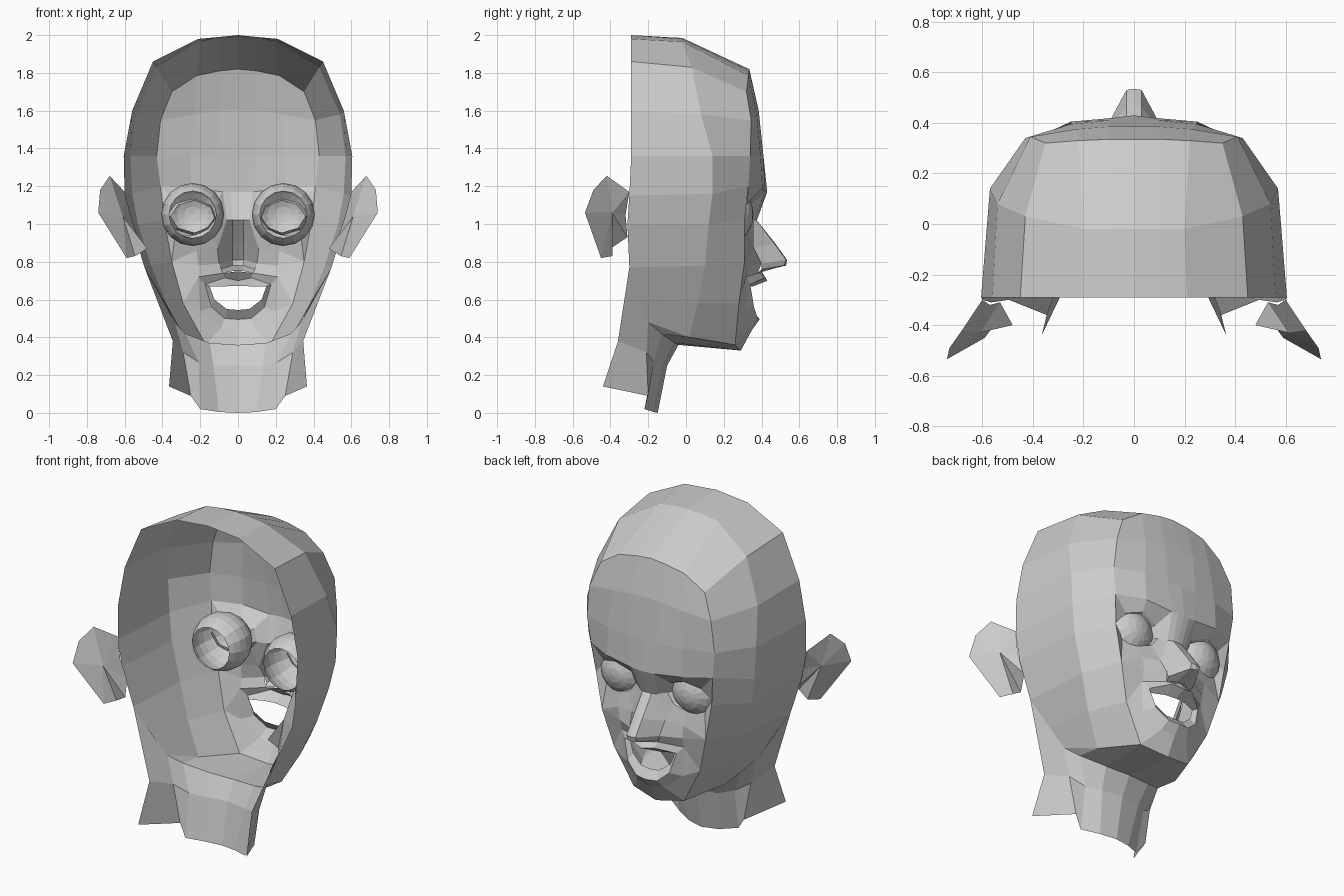
import bpy, bmesh, math
from mathutils import Vector, Matrix


def finish(name, bm):
    # weld, mirror across x = 0, keep flat faces
    bmesh.ops.remove_doubles(bm, verts=bm.verts, dist=0.001)
    bmesh.ops.recalc_face_normals(bm, faces=bm.faces)
    me = bpy.data.meshes.new(name)
    bm.to_mesh(me)
    bm.free()
    ob = bpy.data.objects.new(name, me)
    bpy.context.collection.objects.link(ob)
    mod = ob.modifiers.new("mirror", 'MIRROR')
    mod.use_clip = True
    return ob


def loft(name, *strips, closed=False):
    # each strip is a list of point rows joined row to row
    bm = bmesh.new()
    for rows in strips:
        for a, b in zip(rows, rows[1:]):
            n = len(a)
            for i in range(n if closed else n - 1):
                j = (i + 1) % n
                quad = []
                for p in (a[i], a[j], b[j], b[i]):
                    if tuple(p) not in quad:
                        quad.append(tuple(p))
                if len(quad) > 2:
                    bm.faces.new([bm.verts.new(p) for p in quad])
    return finish(name, bm)


# skull sides: open back rim, middle line, crease beside the face
back = [(.45, -.29, 1.86), (.56, -.29, 1.6), (.605, -.29, 1.36), (.6, -.3, 1.15),
        (.565, -.31, 1.0), (.495, -.3, .77), (.4, -.26, .61), (.335, -.2, .48)]
mid = [(.43, .03, 1.83), (.54, .08, 1.58), (.57, .14, 1.36), (.56, .14, 1.16),
       (.53, .12, 1.0), (.46, .1, .78), (.38, .06, .58), (.28, .02, .4)]
crease = [(.35, .32, 1.7), (.41, .345, 1.55), (.43, .34, 1.36), (.41, .33, 1.2),
          (.39, .31, 1.02), (.35, .31, .8), (.29, .28, .58), (.17, .26, .36)]
loft("skull_side", [back, mid, crease])

# crown and forehead
hairline = [(0, .335, 1.82), (.1, .335, 1.81), (.22, .33, 1.785), crease[0]]
brow = [(0, .43, 1.17), (.08, .42, 1.17), (.25, .405, 1.19), crease[3]]
loft("crown", [
    [(0, -.29, 2), (.1, -.29, 1.99), (.21, -.29, 1.98), back[0]],
    [(0, -.02, 1.985), (.1, -.02, 1.98), (.2, -.02, 1.965), mid[0]],
    hairline])
loft("forehead", [
    hairline,
    [(0, .385, 1.6), (.1, .385, 1.6), (.23, .375, 1.58), crease[1]],
    [(0, .41, 1.36), (.1, .41, 1.36), (.25, .395, 1.36), crease[2]],
    brow])

# eye sockets: brow and cheek ring, eyelid ring, inner lip
nose_root, nose_side, under_eye = (.06, .36, 1.02), (.11, .36, .87), (.22, .34, .86)
socket = [brow[1], brow[2], brow[3], crease[4], crease[5], under_eye, nose_side, nose_root]
lid = [(.13, .34, 1.1), (.23, .355, 1.14), (.33, .325, 1.11), (.375, .285, 1.04),
       (.33, .29, .97), (.23, .315, .94), (.15, .33, .97), (.105, .33, 1.03)]
c = Vector((.24, .0, 1.04))
lip = [(c.x + (x - c.x) * .86, y - .035, c.z + (z - c.z) * .86) for x, y, z in lid]
loft("eye_socket", [socket, lid, lip], closed=True)

# nose
nostril, base = (.1, .4, .79), (.08, .38, .74)
loft("nose", [
    [brow[0], (.04, .425, 1.17), brow[1]],
    [(0, .375, 1.02), (.03, .375, 1.02), nose_root],
    [(0, .47, .9), (.03, .465, .9), nose_side],
    [(0, .535, .81), (.03, .53, .81), nostril],
    [(0, .53, .78), (.03, .52, .78), (.09, .4, .76)],
    [(0, .4, .75), (.03, .4, .75), base]])

# mouth: surround, lips, opening
around = [(0, .4, .75), base, (.21, .32, .72), (.2, .315, .54), (.09, .34, .45), (0, .35, .44)]
lips = [(0, .43, .7), (.07, .415, .715), (.175, .34, .68),
        (.14, .36, .56), (.07, .38, .5), (0, .39, .495)]
opening = [(0, .36, .672), (.07, .355, .67), (.15, .32, .67),
           (.125, .33, .6), (.06, .345, .55), (0, .35, .545)]
loft("mouth", [around, lips, opening])

# cheeks, chin and underside of the jaw
chin = (0, .29, .33)
neck_top = [(0, -.04, .36), (.15, -.06, .37), (.28, -.13, .42), back[7], back[5]]
loft("cheek",
     [[nose_side, under_eye, crease[5]],
      [nostril, (.21, .335, .78), crease[5]],
      [base, around[2], crease[6]]],
     [around[2:], [crease[6], crease[6], crease[7], chin]])
loft("jaw_underside", [[chin, crease[7], mid[7], back[7]], neck_top[:4]])

# neck, open at the back
loft("neck", [
    neck_top,
    [(0, -.1, .25), (.13, -.12, .25), (.21, -.17, .27), (.29, -.21, .32), (.345, -.36, .38)],
    [(0, -.15, 0), (.1, -.17, .005), (.2, -.22, .02), (.25, -.2, .09), (.365, -.44, .14)]],
    [[back[5], back[6]], [back[7], back[7]]])

# ears: flared rim with a hollow front and a bulged back
rim = [(.6, -.3, 1.17), (.68, -.42, 1.255), (.73, -.49, 1.18), (.74, -.535, 1.06),
       (.59, -.45, .82), (.545, -.39, .83), (.48, -.4, .87), (.53, -.31, .93), (.57, -.32, 1.05)]
bm = bmesh.new()
ring = [bm.verts.new(p) for p in rim]
for hub in ((.64, -.39, 1.06), (.61, -.43, 1.04)):
    h = bm.verts.new(hub)
    for i, v in enumerate(ring):
        bm.faces.new((v, ring[(i + 1) % len(ring)], h))
finish("ear", bm)

# eyeballs: spheres cut open at the back
bm = bmesh.new()
bmesh.ops.create_uvsphere(bm, u_segments=16, v_segments=12, radius=.167,
                          matrix=Matrix.Translation((.24, .19, 1.05)) @ Matrix.Rotation(math.pi / 2, 4, 'X'))
bmesh.ops.bisect_plane(bm, geom=bm.verts[:] + bm.edges[:] + bm.faces[:],
                       plane_co=(0, .08, 0), plane_no=(0, -1, 0), clear_outer=True)
finish("eyeball", bm)
